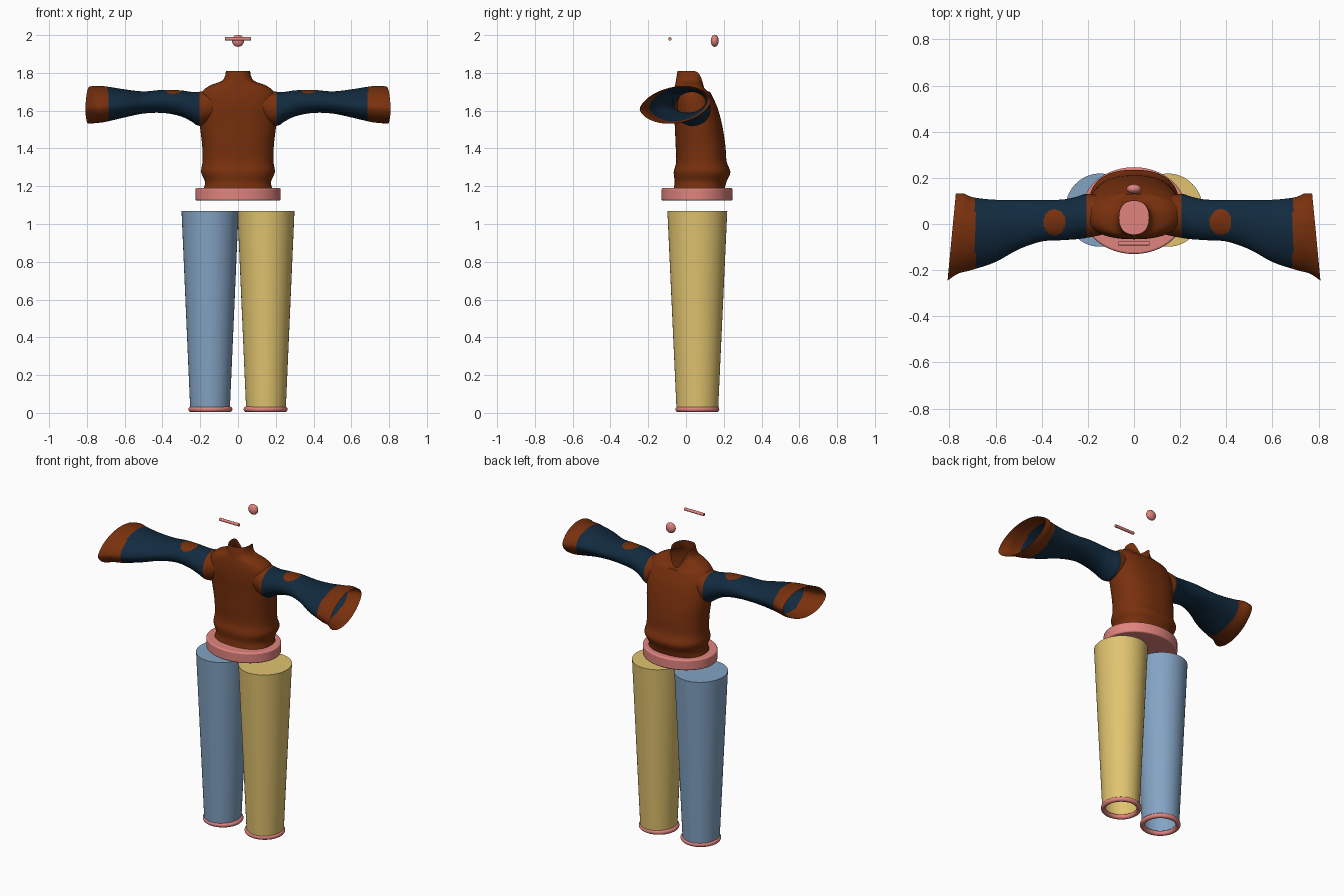
import bpy, bmesh, math
from mathutils import Vector

cube = bpy.data.objects.get("Cube")
if cube:
    bpy.data.objects.remove(cube, do_unlink=True)


def material(name, rgb):
    m = bpy.data.materials.new(name)
    m.use_nodes = True
    m.diffuse_color = (*rgb, 1)
    m.node_tree.nodes["Principled BSDF"].inputs["Base Color"].default_value = (*rgb, 1)
    return m


brown = material("rust brown", (0.19, 0.03, 0.004))
navy = material("navy", (0.006, 0.024, 0.05))
blue = material("soft blue", (0.23, 0.37, 0.55))
yellow = material("straw yellow", (0.75, 0.55, 0.16))
pink = material("salmon pink", (0.75, 0.23, 0.21))


def finish(obj, name, *mats):
    obj.name = name
    for m in mats:
        obj.data.materials.append(m)
    bpy.ops.object.select_all(action='DESELECT')
    obj.select_set(True)
    bpy.context.view_layer.objects.active = obj
    bpy.ops.object.shade_smooth_by_angle(angle=math.radians(40))
    return obj


def spline(keys, steps):
    """Smooth samples through a list of equal-length rows."""
    k = [Vector(r) for r in keys]
    k = [k[0]] + k + [k[-1]]
    rows = []
    for a, b, c, d in zip(k, k[1:], k[2:], k[3:]):
        for i in range(steps):
            t = i / steps
            rows.append(b + (c - a) * (t / 2) + (a * 2 - b * 5 + c * 4 - d) * (t * t / 2)
                        + (b * 3 - a - c * 3 + d) * (t ** 3 / 2))
    return rows + [k[-1]]


def loft(name, rings, *mats, cap_end=False, flip=False):
    bm = bmesh.new()
    loops = [[bm.verts.new(p) for p in ring] for ring in rings]
    n = len(loops[0])
    for lo, hi in zip(loops, loops[1:]):
        for i in range(n):
            j = (i + 1) % n
            bm.faces.new((lo[i], lo[j], hi[j], hi[i]))
    if cap_end:
        bm.faces.new(loops[-1])
    if flip:
        bmesh.ops.reverse_faces(bm, faces=bm.faces)
    mesh = bpy.data.meshes.new(name)
    bm.to_mesh(mesh)
    bm.free()
    obj = bpy.data.objects.new(name, mesh)
    bpy.context.collection.objects.link(obj)
    return finish(obj, name, *mats)


def angles(n):
    return [2 * math.pi * i / n for i in range(n)]


def soft(v, power):
    return math.copysign(abs(v) ** power, v)


# Shirt body: rows of height, half width, front y, back y
body = spline([(1.19, .18, -.065, .205), (1.225, .175, -.06, .215), (1.275, .195, -.065, .235),
               (1.33, .188, -.052, .215), (1.42, .19, -.055, .208), (1.53, .203, -.06, .19),
               (1.62, .208, -.066, .165), (1.685, .2, -.064, .135), (1.73, .155, -.058, .115),
               (1.755, .09, -.054, .105), (1.78, .07, -.05, .1), (1.81, .064, -.045, .1)], 4)
rings = []
for z, w, front, back in body:
    ring = []
    # the collar dips into a notch at the back
    dip = 0.11 * max(0, (z - 1.7) / 0.11)
    for a in angles(64):
        s = math.sin(a)
        ring.append((w * soft(math.cos(a), .85), (front + back) / 2 + (back - front) / 2 * soft(s, .85),
                     z - dip * max(0, s) ** 3))
    rings.append(ring)
loft("shirt_body", rings, brown)

# Sleeves: rows of distance, bottom z, top z, front y, back y
sleeve = spline([(.13, 1.54, 1.715, -.045, .12), (.205, 1.52, 1.7, -.06, .13), (.25, 1.545, 1.7, -.066, .118),
                 (.31, 1.572, 1.708, -.07, .106), (.4, 1.588, 1.71, -.076, .105), (.5, 1.585, 1.702, -.11, .105),
                 (.6, 1.565, 1.712, -.165, .105), (.7, 1.542, 1.727, -.2, .115), (.75, 1.536, 1.73, -.215, .132),
                 (.79, 1.533, 1.726, -.245, .132)], 14)
for side, label, patch_x in ((1, "left_sleeve", .375), (-1, "right_sleeve", .345)):
    rings = []
    for x, low, high, front, back in sleeve:
        ring = []
        flare = max(0, (x - .4) / .39)
        for a in angles(96):
            c, s = math.cos(a), math.sin(a)
            y = (front + back) / 2 + (back - front) / 2 * c
            # flared opening is lens shaped, tilted up at the back and slanted
            z = (low + high) / 2 + (high - low) / 2 * soft(s, 1 + .25 * flare) + .022 * flare * c
            ring.append((side * (x - .018 * flare ** 4 * c), y, z))
        rings.append(ring)
    obj = loft(label, rings, brown, navy, flip=side < 0)
    for p in obj.data.polygons:
        c = p.center
        x = abs(c.x)
        on_patch = math.hypot((x - patch_x) / .048, (c.y - .008) / .056) < 1 and c.z > 1.65
        p.material_index = int(.205 < x < .688 and not on_patch)

# Trouser legs with hem rings
for side, label, mat in ((1, "left", yellow), (-1, "right", blue)):
    rings = [[(side * .148 + r * math.cos(a), .06 + r * 1.05 * math.sin(a), z) for a in angles(64)]
             for z, r in ((.02, .105), (1.07, .151))]
    loft(label + "_leg", rings, mat, cap_end=True)
    bpy.ops.mesh.primitive_torus_add(location=(side * .146, .06, .019), major_radius=.102, minor_radius=.0145,
                                     major_segments=64, minor_segments=16)
    finish(bpy.context.object, label + "_hem", pink)

# Waistband
bpy.ops.mesh.primitive_cylinder_add(vertices=96, radius=1, depth=.066, location=(0, .058, 1.157))
band = bpy.context.object
band.scale = (.226, .188, 1)
bpy.ops.object.transform_apply(location=False, scale=True)
bevel = band.modifiers.new("soft_edge", 'BEVEL')
bevel.width, bevel.segments = .008, 3
finish(band, "waistband", pink)

# Floating bar and bead
bpy.ops.mesh.primitive_cylinder_add(vertices=24, radius=.009, depth=.136, location=(0, -.085, 1.98),
                                    rotation=(0, math.pi / 2, 0))
finish(bpy.context.object, "bar", pink)
bpy.ops.mesh.primitive_uv_sphere_add(segments=32, ring_count=16, radius=1, location=(0, .152, 1.97))
bpy.context.object.scale = (.032, .021, .032)
finish(bpy.context.object, "bead", pink)
